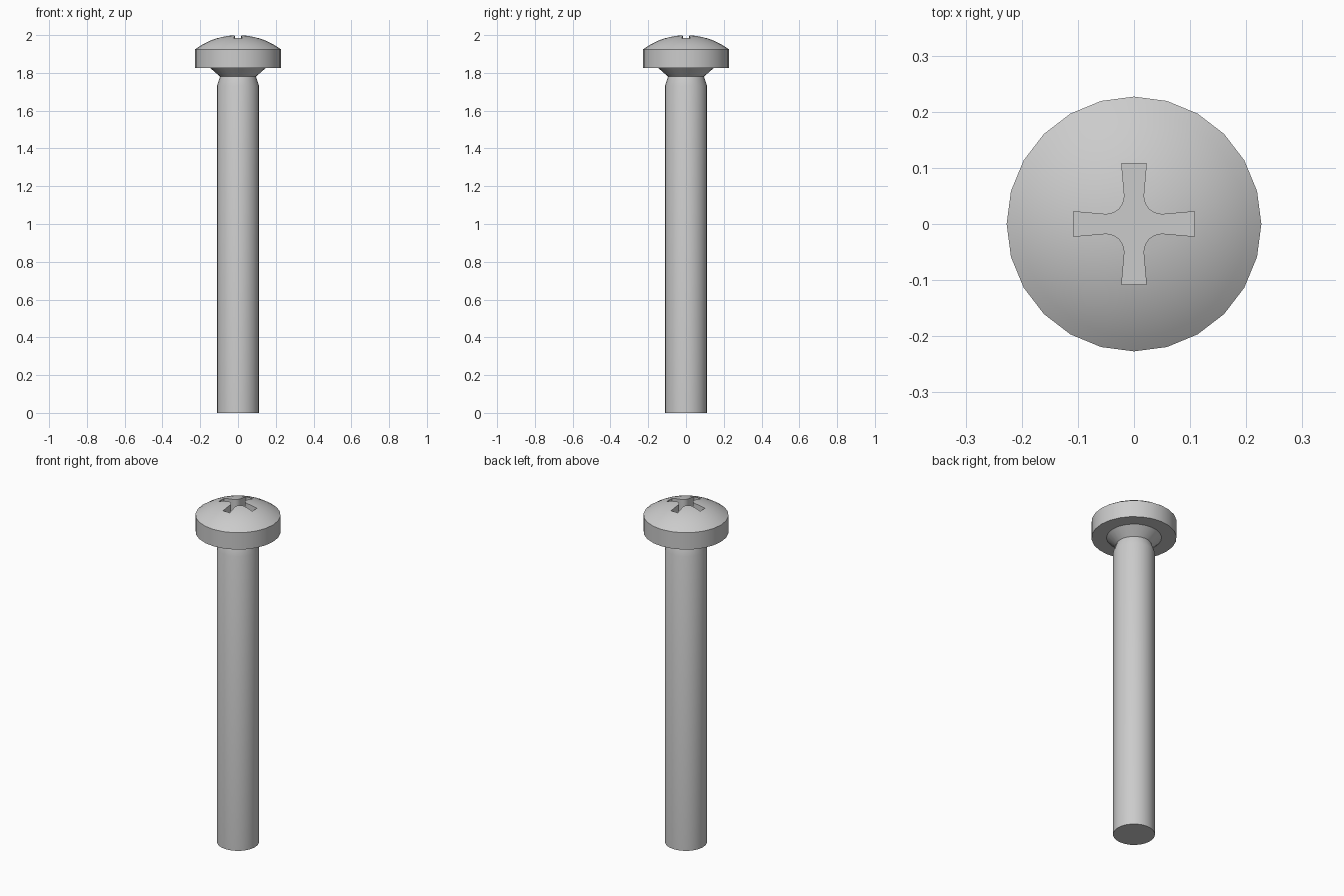
import bpy, bmesh, math

if "Cube" in bpy.data.objects:
    bpy.data.objects.remove(bpy.data.objects["Cube"])

SIDES = 24
steel = bpy.data.materials.new("steel_grey")
steel.diffuse_color = (0.6, 0.6, 0.6, 1)
steel.use_nodes = True
steel.node_tree.nodes["Principled BSDF"].inputs["Base Color"].default_value = steel.diffuse_color


def finish(bm, name):
    bmesh.ops.recalc_face_normals(bm, faces=bm.faces)
    mesh = bpy.data.meshes.new(name)
    bm.to_mesh(mesh)
    bm.free()
    mesh.materials.append(steel)
    ob = bpy.data.objects.new(name, mesh)
    bpy.context.collection.objects.link(ob)
    return ob


def lathe(name, profile):
    """Revolve (radius, z) points; a zero radius closes to a single pole."""
    bm = bmesh.new()
    rings = []
    for r, z in profile:
        n = SIDES if r > 0 else 1
        rings.append([bm.verts.new((r * math.cos(math.tau * i / SIDES),
                                    r * math.sin(math.tau * i / SIDES), z))
                      for i in range(n)])
    for a, b in zip(rings, rings[1:]):
        for i in range(SIDES):
            j = (i + 1) % SIDES
            quad = [a[i % len(a)], a[j % len(a)], b[j % len(b)], b[i % len(b)]]
            bm.faces.new(list(dict.fromkeys(quad)))
    return finish(bm, name)


# Shank, tapered shoulder, flared neck and cylindrical rim
profile = [(0, 0), (0.112, 0), (0.112, 1.73), (0.095, 1.78),
           (0.147, 1.826), (0.227, 1.826)]
# Domed top as a spherical cap
R, rim, steps = 0.381, 0.227, 8
top = math.asin(rim / R)
for k in range(steps + 1):
    a = top * (1 - k / steps)
    profile.append((R * math.sin(a) if k < steps else 0, 2 - R + R * math.cos(a)))
screw = lathe("screw_body", profile)

# Cross recess cutter: four flared arms joined by rounded inner corners
quarter = [(0.108, -0.022), (0.108, 0.022)]
for k in range(7):
    a = math.radians(270 - 90 * k / 6)
    quarter.append((0.05 + 0.033 * math.cos(a), 0.05 + 0.033 * math.sin(a)))
bm = bmesh.new()
outline = []
for q in range(4):
    c, s = round(math.cos(q * math.pi / 2)), round(math.sin(q * math.pi / 2))
    outline += [bm.verts.new((x * c - y * s, x * s + y * c, 1.92)) for x, y in quarter]
floor = bm.faces.new(outline)
ext = bmesh.ops.extrude_face_region(bm, geom=[floor])
bmesh.ops.translate(bm, vec=(0, 0, 0.2),
                    verts=[g for g in ext["geom"] if isinstance(g, bmesh.types.BMVert)])
cutter = finish(bm, "cross_recess_cutter")
cutter.hide_render = True

# Cut the recess into the dome
mod = screw.modifiers.new("cross_recess", 'BOOLEAN')
mod.operation = 'DIFFERENCE'
mod.solver = 'EXACT'
mod.object = cutter
bpy.context.view_layer.objects.active = screw
screw.select_set(True)
cutter.select_set(False)
bpy.ops.object.modifier_apply(modifier=mod.name)
bpy.data.objects.remove(cutter, do_unlink=True)

# Smooth round surfaces, crisp edges
bpy.ops.object.shade_smooth_by_angle(angle=math.radians(30))
